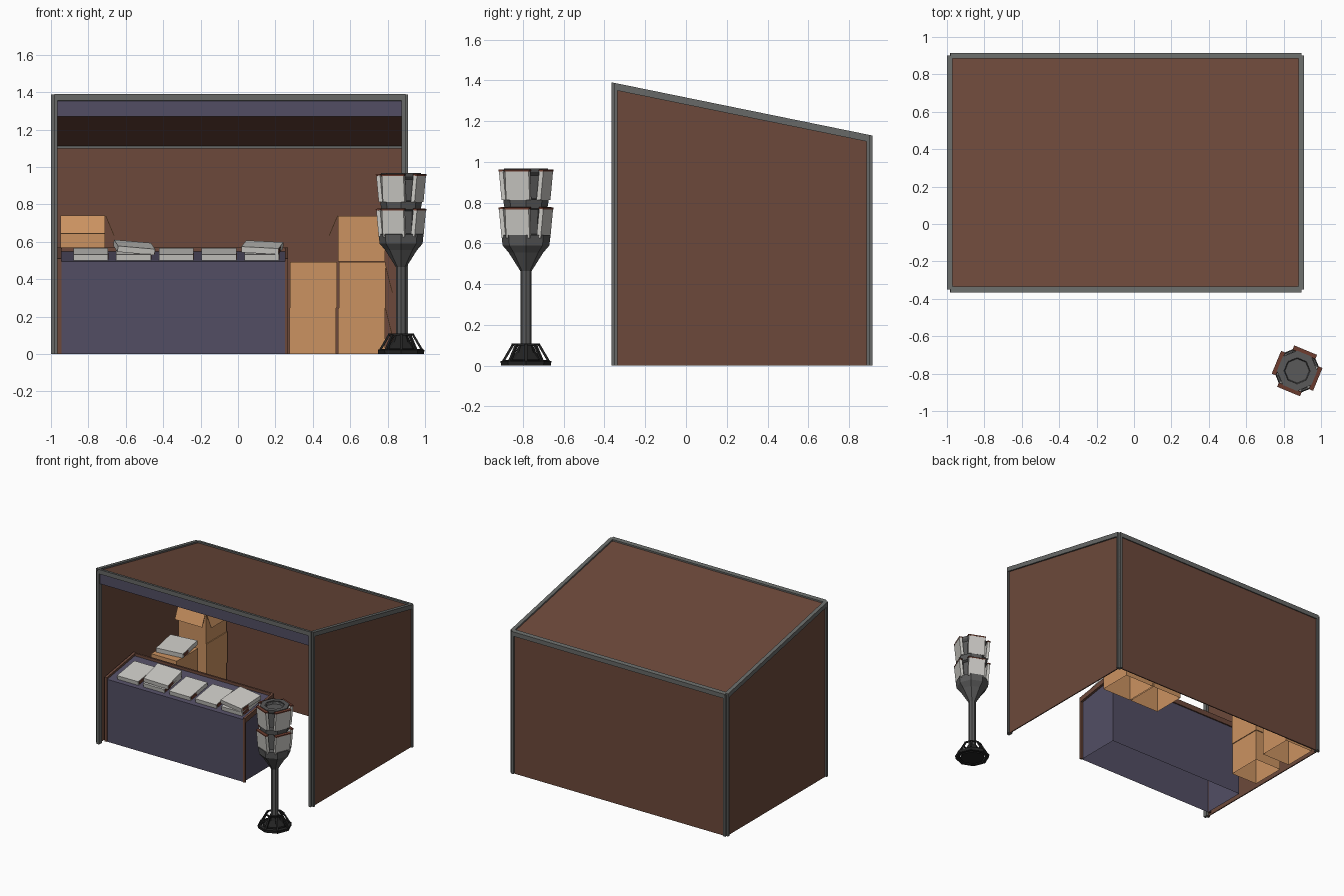
import bpy, bmesh, math
from mathutils import Matrix, Vector

if "Cube" in bpy.data.objects:
    bpy.data.objects.remove(bpy.data.objects["Cube"])

def mat(name, c):
    m = bpy.data.materials.new(name)
    m.diffuse_color = (*c, 1)
    m.use_nodes = True
    m.node_tree.nodes["Principled BSDF"].inputs["Base Color"].default_value = m.diffuse_color
    return m

BROWN = mat("brown panel", (.15, .066, .043))
PURPLE = mat("purple cloth", (.085, .076, .127))
GREY = mat("grey frame", (.135, .14, .135))
CARD = mat("cardboard", (.60, .29, .12))
PAPER = mat("paper white", (.60, .59, .56))
STEEL = mat("dark steel", (.10, .10, .10))
BLACK = mat("black base", (.016, .016, .016))
RUST = mat("rust trim", (.15, .045, .028))

def finish(name, bm, m):
    bmesh.ops.recalc_face_normals(bm, faces=bm.faces)
    me = bpy.data.meshes.new(name)
    bm.to_mesh(me)
    bm.free()
    me.materials.append(m)
    ob = bpy.data.objects.new(name, me)
    bpy.context.collection.objects.link(ob)
    return ob

def slab(name, c, size, m, rot=None, drop=()):
    """Box by centre and size; drop lists open sides (-1 bottom, 1 top)."""
    bm = bmesh.new()
    bmesh.ops.create_cube(bm, size=1)
    bm.normal_update()
    dead = [f for f in bm.faces if round(f.normal.z) in drop and abs(f.normal.z) > .5]
    bmesh.ops.delete(bm, geom=dead, context='FACES')
    M = Matrix.Translation(c) @ (rot or Matrix()) @ Matrix.Diagonal((*size, 1))
    bm.transform(M)
    return finish(name, bm, m)

def box(name, lo, hi, m, drop=()):
    lo, hi = Vector(lo), Vector(hi)
    return slab(name, (lo + hi) / 2, hi - lo, m, None, drop)

def extrude_x(name, pts, x0, x1, m, open_bottom=False):
    """Extrude a (y, z) profile along x."""
    bm = bmesh.new()
    f = bm.faces.new([bm.verts.new((x0, y, z)) for y, z in pts])
    r = bmesh.ops.extrude_face_region(bm, geom=[f], use_keep_orig=True)
    vs = [v for v in r['geom'] if isinstance(v, bmesh.types.BMVert)]
    bmesh.ops.translate(bm, verts=vs, vec=(x1 - x0, 0, 0))
    if open_bottom:
        dead = [f for f in bm.faces if all(v.co.z < 1e-4 for v in f.verts)]
        bmesh.ops.delete(bm, geom=dead, context='FACES')
    return finish(name, bm, m)

def lathe(name, prof, c, m, n=8, turn=0, closed=False):
    """Spin an (r, z) profile into an n-sided solid."""
    bm = bmesh.new()
    rings = [[bm.verts.new((c[0] + r * math.cos(turn + 2 * math.pi * i / n),
                            c[1] + r * math.sin(turn + 2 * math.pi * i / n), z))
              for i in range(n)] for r, z in prof]
    pairs = list(zip(rings, rings[1:])) + ([(rings[-1], rings[0])] if closed else [])
    for a, b in pairs:
        for i in range(n):
            bm.faces.new((a[i], a[(i + 1) % n], b[(i + 1) % n], b[i]))
    if not closed:
        bm.faces.new(rings[0])
        bm.faces.new(rings[-1])
    return finish(name, bm, m)

def top(y):
    return 1.39 - .204 * (y + .365)

def sloped(y0, y1, a, b):
    return [(y0, top(y0) - b), (y1, top(y1) - b), (y1, top(y1) - a), (y0, top(y0) - a)]

# booth frame: notched posts and beams
for xs, x, dx in (("left", -1, 1), ("right", .91, -1)):
    for ys, y, dy in (("front", -.365, 1), ("back", .915, -1)):
        for k, (ax, bx, ay, by) in enumerate(((0, .03, .015, .03), (.015, .035, 0, .035))):
            X = sorted((x + dx * ax, x + dx * bx))
            Y = sorted((y + dy * ay, y + dy * by))
            box(f"{ys}_{xs}_post_{k}", (X[0], Y[0], 0), (X[1], Y[1], top(Y[1]) - .01), GREY)
    X = sorted((x, x + dx * .03))
    extrude_x(f"{xs}_roof_beam", sloped(-.35, .9, 0, .035), *X, GREY)
    # side wall
    X = sorted((x + dx * .012, x + dx * .02))
    extrude_x(f"{xs}_wall", [(-.35, 0), (.9, 0), (.9, top(.9) - .02), (-.35, top(-.35) - .02)], *X, BROWN)
extrude_x("front_roof_beam", sloped(-.365, -.335, 0, .035), -.98, .895, GREY)
extrude_x("back_roof_beam", sloped(.885, .915, 0, .035), -.98, .895, GREY)
extrude_x("roof_panel", sloped(-.35, .9, .012, .022), -.985, .895, BROWN)
box("back_wall", (-.985, .896, 0), (.895, .904, top(.9) - .02), BROWN)
box("front_valance", (-.97, -.35, 1.27), (.88, -.342, 1.365), PURPLE)

# counter with sloping top and raised edging
extrude_x("counter", [(-.29, 0), (.06, 0), (.06, .55), (-.29, .495)], -.945, .25, PURPLE, True)
for s, a, b in (("left", -.965, -.945), ("right", .25, .268)):
    extrude_x(f"counter_{s}_edge", [(-.295, .47), (.07, .53), (.07, .57), (-.295, .51)], a, b, BROWN)
    box(f"counter_{s}_corner_strip", (a, -.295, 0), (b, -.28, .5), BROWN)
box("counter_back_edge", (-.945, .055, .53), (.25, .07, .57), BROWN)

# newspaper stacks
tilt = Matrix.Rotation(math.atan(.157), 4, 'X')
def paper(name, c, size, rot):
    slab(name, c, size, PAPER, rot)
    off = rot @ Vector((size[0] / 2, -size[1] * .3, 0))
    slab(name + "_trim", Vector(c) + off, (.006, size[1] * .3, size[2] * .7), RUST, rot)
for i in range(5):
    paper(f"paper_stack_{i}", (-.787 + i * .2285, -.15, .533), (.185, .22, .032), tilt)
for i, (x, ry, rz) in enumerate(((-.555, 5, 6), (.13, 3, -7))):
    R = Matrix.Rotation(math.radians(rz), 4, 'Z') @ tilt @ Matrix.Rotation(math.radians(ry), 4, 'Y')
    paper(f"top_paper_{i}", (x, -.15, .57), (.2, .215, .032), R)

# cardboard boxes, some with drooping flaps
H = .247
def tower(name, x0, x1, y0, y1, n, flaps=""):
    for k in range(n):
        d = .004 * (k % 2)
        drop = ([-1] if k == 0 else []) + ([1] if k == n - 1 and flaps else [])
        box(f"{name}_box_{k}", (x0 + d, y0 + d, k * H), (x1 + d, y1 + d, (k + 1) * H - .002), CARD, drop)
    cx, cy, z = (x0 + x1) / 2, (y0 + y1) / 2, n * H - .005
    for f in flaps:
        if f in "LR":
            s = 1 if f == "R" else -1
            e = x1 if s > 0 else x0
            slab(f"{name}_flap_{f}", (e + s * .025, cy, z - .05), (.004, y1 - y0, .115), CARD,
                 Matrix.Rotation(-s * .4, 4, 'Y'))
        else:
            slab(f"{name}_flap_{f}", (cx, y0 - .025, z - .045), (x1 - x0, .004, .105), CARD,
                 Matrix.Rotation(-.4, 4, 'X'))
tower("left_back", -.95, -.71, .61, .87, 3, "FR")
tower("left_front", -.945, -.72, .25, .52, 2)
tower("right_inner", .275, .525, .59, .85, 2)
tower("right_outer", .535, .785, .59, .85, 3, "L")
for k, z in enumerate((.17, .40)):
    slab(f"right_outer_side_flap_{k}", (.807, .72, z), (.004, .24, .15), CARD, Matrix.Rotation(-.25, 4, 'Y'))
paper("stored_paper", (-.825, .41, .522), (.22, .22, .035),
      Matrix.Rotation(.12, 4, 'Z') @ Matrix.Rotation(.08, 4, 'X'))

# display stand: octagonal pole, cup, and two tiers
C = (.872, -.785)
lathe("stand_pole", [(.028, .05), (.028, .48)], C, STEEL)
lathe("stand_cup", [(.028, .465), (.085, .555), (.115, .59), (.12, .64), (.08, .645)], C, STEEL)
lathe("stand_core", [(.078, .63), (.09, .96), (.07, .96), (.065, .945)], C, STEEL)
lathe("stand_middle_ring", [(.09, .765), (.105, .772), (.112, .815), (.085, .82)], C, STEEL)
lathe("stand_top_ring", [(.085, .93), (.105, .95), (.108, .968), (.072, .968)], C, STEEL, closed=True)
for tier, z in enumerate((.70, .885)):
    for i in range(4):
        spin = Matrix.Rotation(math.radians(-22.5 + 90 * i), 4, 'Z')
        lean = spin @ Matrix.Rotation(.1, 4, 'X')
        mid = Vector((*C, z)) + spin @ Vector((0, -.1, 0))
        slab(f"stand_paper_{tier}_{i}", mid, (.125, .022, .145), PAPER, lean)
        slab(f"stand_paper_trim_{tier}_{i}", mid + lean @ Vector((0, 0, .073)), (.132, .024, .009), RUST, lean)

# stand foot: core, hoops and slanted ribs
lathe("foot_core", [(.088, 0), (.085, .03), (.05, .065), (.035, .1)], C, BLACK)
lathe("foot_lower_hoop", [(.122, 0), (.125, .022), (.103, .028), (.1, 0)], C, BLACK, closed=True)
lathe("foot_upper_hoop", [(.07, .1), (.07, .11), (.06, .11), (.06, .1)], C, BLACK, closed=True)
for i in range(8):
    spin = Matrix.Rotation(math.pi / 4 * i, 4, 'Z')
    slab(f"foot_rib_{i}", Vector((*C, .06)) + spin @ Vector((.089, 0, 0)), (.012, .014, .1), BLACK,
         spin @ Matrix.Rotation(-.53, 4, 'Y'))
